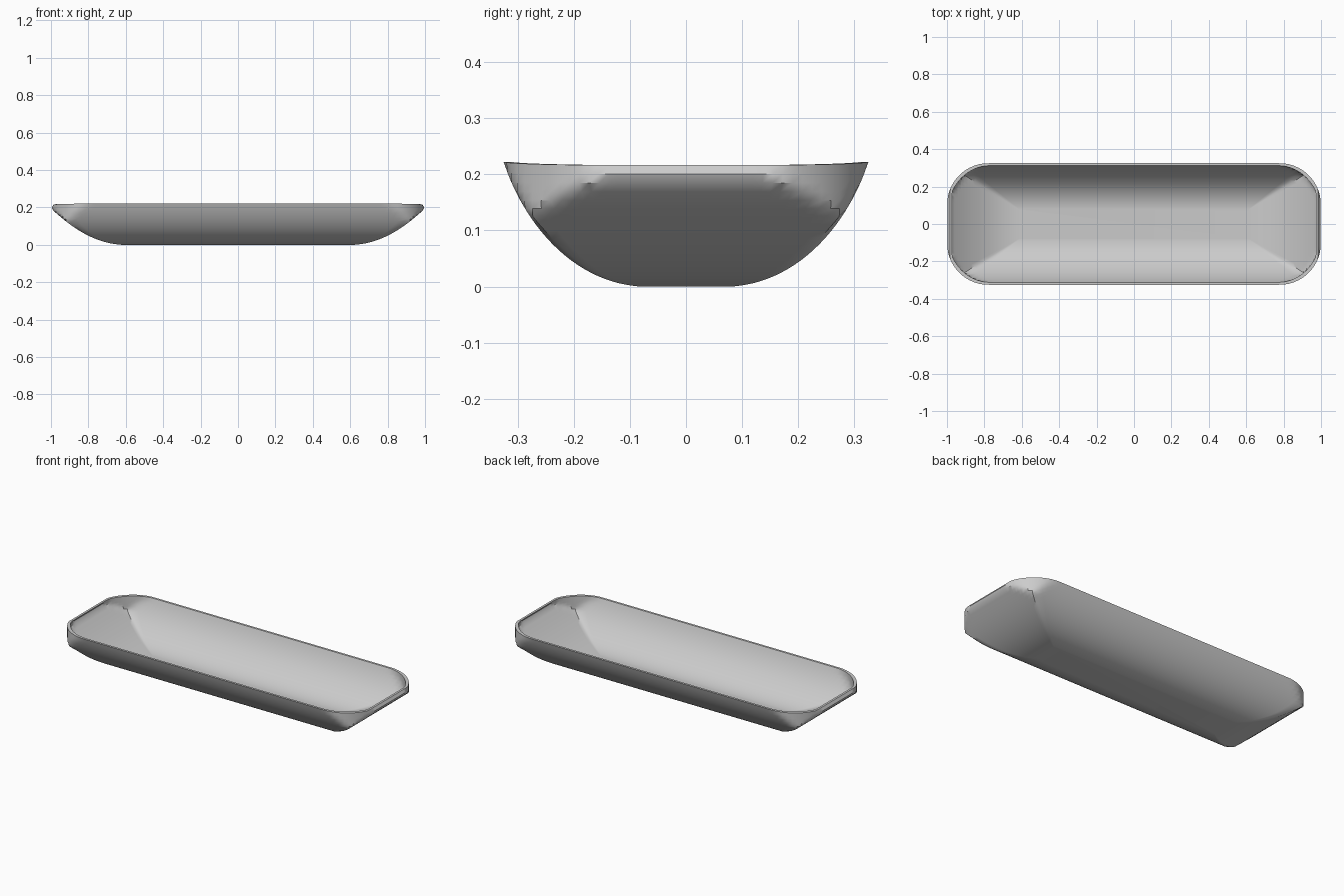
import bpy, bmesh
from math import sin, cos, acos, sqrt, pi, radians

cube = bpy.data.objects.get("Cube")
if cube:
    bpy.data.objects.remove(cube)

HEIGHT, EDGE_Z = 0.222, 0.197     # rim height, lower edge of the end bevel
FLAT = (0.6, 0.07)                # half size of the flat base
SPAN = (0.4, 0.255)               # from base edge to rim edge
ARC_C, ARC_R = (0.78, 0.10), (0.22, 0.225)  # rounded plan corner
LEVELS, STEPS, WALL = 24, 24, 0.013


def side_reach(z):
    """Elliptical flare of the long sides, 0 at the base and 1 at the rim."""
    bulge = 0.38
    return sin(acos(1 - z / bulge)) / sin(acos(1 - HEIGHT / bulge))


def end_reach(z):
    """Shallow sweep of the ends with a small bevel at the top."""
    return sqrt(min(z, EDGE_Z) / EDGE_Z) - max(0, z - EDGE_Z) * 1.5


def plan_reach(dx, dy):
    """Distance along a ray from the base corner to the rounded plan corner."""
    px, py = [(FLAT[i] - ARC_C[i]) / ARC_R[i] for i in (0, 1)]
    qx, qy = dx / ARC_R[0], dy / ARC_R[1]
    a, b, c = qx * qx + qy * qy, px * qx + py * qy, px * px + py * py - 1
    disc = b * b - a * c
    if disc < 0:
        return 9
    r = (-b + sqrt(disc)) / a
    return r if px + r * qx > 0 and py + r * qy > 0 else 9


def contour(z, inset):
    """One closed loop of plan points at an outer height z."""
    quarter = []
    for i in range(STEPS + 1):
        t = i / STEPS * pi / 2
        c, s = max(cos(t), 1e-6), max(sin(t), 1e-6)
        dx, dy = SPAN[0] * c, SPAN[1] * s
        r = min(end_reach(z) / c, side_reach(z) / s, plan_reach(dx, dy))
        shrink = 1 - inset / 0.3
        x = FLAT[0] + dx * r - inset * min(1, r * c * 1.5)
        y = FLAT[1] + dy * r - inset * min(1, r * s * 1.5)
        quarter.append((x, y))
    loop = quarter + [(-x, y) for x, y in reversed(quarter)]
    return loop + [(-x, -y) for x, y in loop]


def ring(bm, z, inset, floor):
    verts = []
    for x, y in contour(z, inset):
        h = floor + z * (HEIGHT - floor) / HEIGHT
        dip = 0.005 * min(1, max(0, (abs(x) - 0.8) / 0.17))   # ends sit a little lower
        verts.append(bm.verts.new((x, y, h - dip * (z / HEIGHT) ** 6)))
    return verts


# Tray shell: outer skin up to the rim, then inner skin back down
bm = bmesh.new()
heights = [HEIGHT * (k / LEVELS) ** 2 for k in range(1, LEVELS + 1)]
heights[0] = 0.0004
rings = [ring(bm, z, 0, 0) for z in heights]
rings += [ring(bm, z, WALL, 0.012) for z in reversed(heights)]
for v in rings[0]:
    v.co.z = 0
for low, high in zip(rings, rings[1:]):
    n = len(low)
    for i in range(n):
        j = (i + 1) % n
        bm.faces.new((low[i], low[j], high[j], high[i]))
bm.faces.new(list(reversed(rings[0])))
bm.faces.new(rings[-1])
bmesh.ops.remove_doubles(bm, verts=bm.verts, dist=1e-5)
bmesh.ops.recalc_face_normals(bm, faces=bm.faces)

mesh = bpy.data.meshes.new("tray")
bm.to_mesh(mesh)
bm.free()
tray = bpy.data.objects.new("tray", mesh)
bpy.context.collection.objects.link(tray)

# Plain grey finish
grey = bpy.data.materials.new("light grey")
grey.use_nodes = True
colour = (0.6, 0.6, 0.6, 1)
grey.diffuse_color = colour
grey.node_tree.nodes["Principled BSDF"].inputs["Base Color"].default_value = colour
mesh.materials.append(grey)

bpy.ops.object.select_all(action="DESELECT")
tray.select_set(True)
bpy.context.view_layer.objects.active = tray
bpy.ops.object.shade_smooth_by_angle(angle=radians(35))
